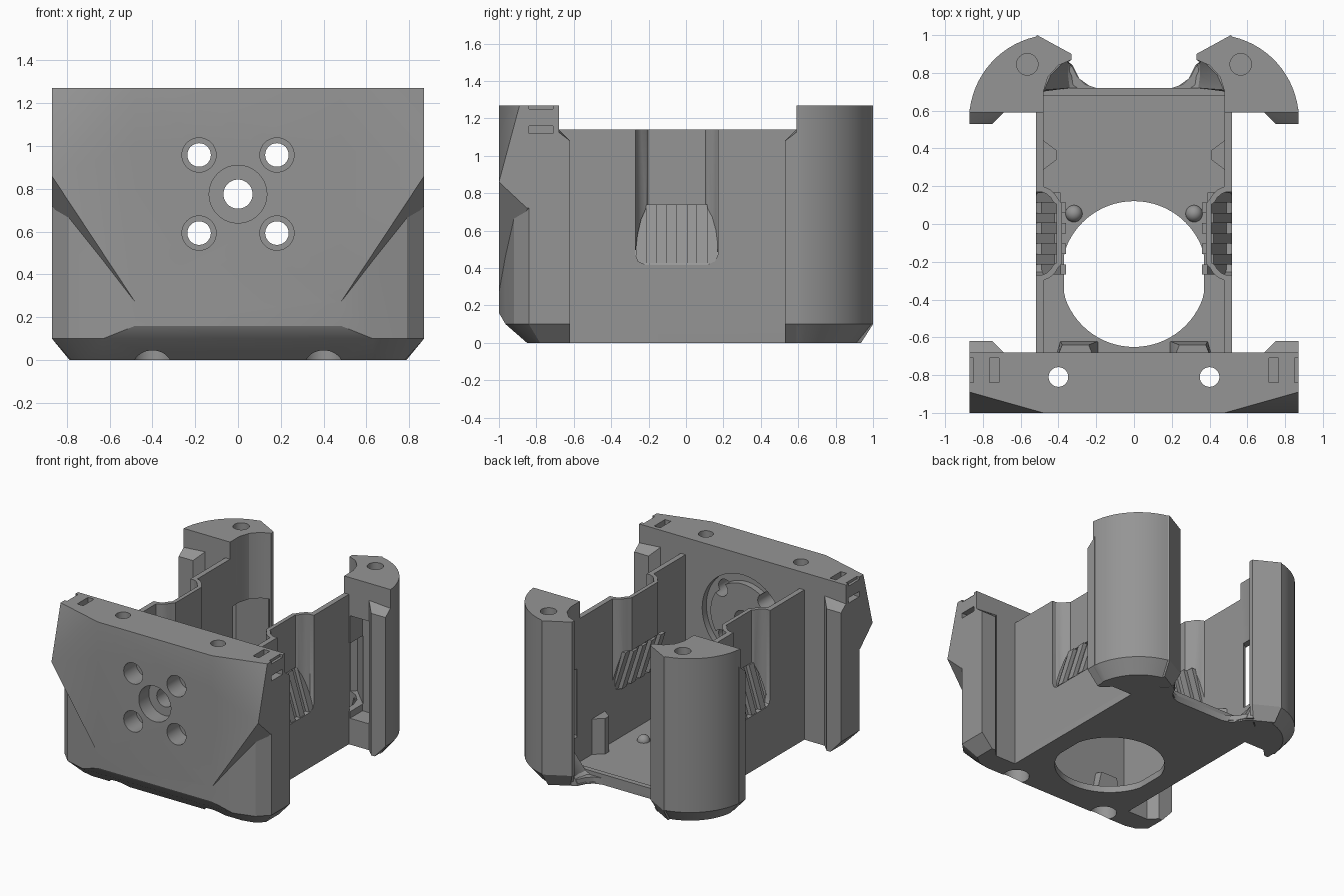
import bpy, bmesh, math
from mathutils import Matrix, Vector

if "Cube" in bpy.data.objects:
    bpy.data.objects.remove(bpy.data.objects["Cube"])

grey = bpy.data.materials.new("plain_grey")
grey.diffuse_color = (0.3, 0.3, 0.3, 1)
grey.use_nodes = True
grey.node_tree.nodes["Principled BSDF"].inputs["Base Color"].default_value = grey.diffuse_color


def finish(name, bm):
    bmesh.ops.recalc_face_normals(bm, faces=bm.faces)
    me = bpy.data.meshes.new(name)
    bm.to_mesh(me)
    bm.free()
    me.materials.append(grey)
    ob = bpy.data.objects.new(name, me)
    bpy.context.collection.objects.link(ob)
    return ob


def hull(name, pts):
    bm = bmesh.new()
    vs = [bm.verts.new(p) for p in pts]
    r = bmesh.ops.convex_hull(bm, input=vs)
    bmesh.ops.delete(bm, geom=[v for v in bm.verts if not v.link_faces], context='VERTS')
    bmesh.ops.dissolve_limit(bm, angle_limit=0.002, verts=bm.verts, edges=bm.edges)
    return finish(name, bm)


def box(name, x0, x1, y0, y1, z0, z1):
    return hull(name, [(x, y, z) for x in (x0, x1) for y in (y0, y1) for z in (z0, z1)])


def loft(name, rings):
    """Closed solid through rings with equal point counts."""
    bm = bmesh.new()
    vr = [[bm.verts.new(p) for p in r] for r in rings]
    n = len(vr[0])
    for a, b in zip(vr, vr[1:]):
        for i in range(n):
            bm.faces.new((a[i], a[(i + 1) % n], b[(i + 1) % n], b[i]))
    bm.faces.new(vr[0][::-1])
    bm.faces.new(vr[-1])
    return finish(name, bm)


def prism(name, outline, z0, z1):
    return loft(name, [[(x, y, z) for x, y in outline] for z in (z0, z1)])


def cyl(name, c, r, depth, axis='Z', seg=40):
    bm = bmesh.new()
    rot = Matrix.Rotation(math.pi / 2, 4, 'X') if axis == 'Y' else Matrix()
    bmesh.ops.create_cone(bm, cap_ends=True, segments=seg, radius1=r, radius2=r,
                          depth=depth, matrix=Matrix.Translation(c) @ rot)
    return finish(name, bm)


def bake(ob):
    dg = bpy.context.evaluated_depsgraph_get()
    me = bpy.data.meshes.new_from_object(ob.evaluated_get(dg))
    ob.modifiers.clear()
    ob.data = me


def boolean(ob, tools, op='DIFFERENCE'):
    for t in tools:
        m = ob.modifiers.new("bool", 'BOOLEAN')
        m.operation, m.object, m.solver = op, t, 'EXACT'
        bake(ob)
        bpy.data.objects.remove(t)


def mirror(ob):
    m = ob.modifiers.new("mirror", 'MIRROR')
    m.use_mirror_merge = False
    bake(ob)
    return ob


def both(pts):
    return [(s * p[0],) + tuple(p[1:]) for p in pts for s in (1, -1)]


# front block: chamfered lower body plus flared, faceted upper body
side = [(.48, -1), (.63, -.965), (.79, -.92), (.87, -.84), (.87, -.68)]
low = [(x, y, .16 if x < .5 else .1) for x, y in side] + [(x, y, 1.0) for x, y in side]
low += [(.48, -.85, 0), (.63, -.85, 0), (.72, -.83, 0), (.78, -.78, 0), (.78, -.68, 0)]
front = hull("front_block", both(low))
flare = hull("flare", both([
    (.48, -1, 1.27), (.75, -.89, 1.27), (.87, -.89, 1.27), (.87, -.89, 1.15),
    (.87, -1, .86), (.48, -1, .27), (.87, -.85, .72), (.87, -.68, 1.27),
    (.87, -.68, .72), (.48, -.68, .27)]))
boolean(front, [flare], 'UNION')
# ring groove on the back of the front block
boolean(front, [cyl("c", (0, -.68, .775), .34, .1, 'Y', 64)])
boolean(front, [cyl("c", (0, -.71, .775), .27, .06, 'Y', 64)], 'UNION')
# mounting holes with counterbores
holes = [cyl("c", (0, -.8, .775), .068, 1, 'Y'), cyl("c", (0, -1, .775), .135, .24, 'Y')]
for sx in (-1, 1):
    for z in (.593, .958):
        holes += [cyl("c", (sx * .182, -.8, z), .055, 1, 'Y'),
                  cyl("c", (sx * .182, -1, z), .08, .3, 'Y')]
    holes += [cyl("c", (sx * .4, -.81, .6), .052, 2), cyl("c", (sx * .4, -.81, 0), .092, .3)]
    # strap slots in the upper corners
    for a, b, z0, z1 in ((.715, .765, 1.12, 1.3), (.74, .9, 1.12, 1.16), (.85, .9, 1.25, 1.3)):
        xs = sorted((sx * a, sx * b))
        holes.append(box("c", xs[0], xs[1], -.84, -.71, z0, z1))
boolean(front, holes)


# flanges along the outer edges of the front block and rear posts
def flange(name, y_in, y_out):
    d = (y_out - y_in) * .3
    prof = [(.87, y_in - d), (.87, y_out), (.75, y_out), (.69, y_in), (.69, y_in - d)]
    pts = [(x, y, .1) for x, y in prof] + [(min(x, .78), y, 0) for x, y in prof]
    pts += [(x, y, 1.08 if y == y_out else 1.14) for x, y in prof]
    mirror(hull(name, pts))


flange("front_flange", -.68, -.62)
flange("rear_flange", .59, .53)

# rear posts: round outside, scooped inner corner
arc = [math.radians(a) for a in range(7, 78, 5)]


def post_ring(r, z, inset):
    k = .04 * inset
    pts = [(.87 - 2.2 * k, .59)]
    pts += [(.42 + r * math.cos(a), .55 + r * math.sin(a)) for a in arc]
    pts += [(.513 - k * .2, 1 - 1.6 * k), (.33 + k, .9 - k), (.33 + k * .7, .87 - k * .5),
            (.40, .84), (.455, .78), (.48, .70), (.48, .59)]
    return [(x, y, z) for x, y in pts]


post = loft("rear_post", [post_ring(.37, 0, 1), post_ring(.453, .1, 0), post_ring(.453, 1.27, 0)])
window = box("c", -.28, .28, -.06, .06, .25, .77)
window.data.transform(Matrix.Translation((.53, .66, 0)) @ Matrix.Rotation(-math.pi / 4, 4, 'Z'))
boolean(post, [cyl("c", (.565, .845, 1.2), .057, .36),
               box("c", .53, .80, .5, .74, .2, .98), window])
mirror(post)

# curved foot between each post and the floor
foot = [(.49, .70), (.49, .85), (.36, .87)]
mirror(loft("post_foot", [
    [(x, y, .01) for x, y in foot + [(.325, .84), (.29, .77), (.22, .72)]],
    [(x, y, .07) for x, y in foot + [(.345, .85), (.35, .79), (.34, .72)]],
    [(x, y, .22) for x, y in foot + [(.38, .85), (.44, .79), (.475, .71)]]]))

# floor with the large round opening
half = [(.52, -.7), (.52, .62), (.5, .75), (.36, .86), (.325, .83), (.30, .78), (.26, .74), (.2, .72)]
floor = prism("floor", half + [(-x, y) for x, y in half[::-1]], 0, .05)
ring = [2 * math.pi * i / 72 for i in range(72)]
boolean(floor, [prism("c", [(max(-.37, min(.37, .386 * math.cos(a))), -.265 + .386 * math.sin(a))
                            for a in ring], -.1, .2)])
box("floor_rear_lip", -.48, .48, .68, .72, .02, .08)

# side walls with the window for the recess
wall = box("side_wall", .48, .52, -.69, .6, 0, 1.14)
cut = [(-.27, 1.3), (-.27, .47), (-.255, .435), (-.22, .42),
       (.12, .42), (.155, .435), (.17, .47), (.17, 1.3)]
boolean(wall, [loft("c", [[(x, y, z) for y, z in cut] for x in (.4, .6)])])
mirror(wall)

# recessed panel: thin ribbon with rounded steps
step = [(.505, -.30), (.485, -.285), (.455, -.272), (.43, -.25), (.415, -.225), (.395, -.205)]
path = [Vector(p) for p in step + [(x, -.1 - y) for x, y in step[::-1]]]
left, right = [], []
for i, p in enumerate(path):
    t = (path[min(i + 1, len(path) - 1)] - path[max(i - 1, 0)]).normalized()
    n = Vector((t.y, -t.x)) * .015
    left.append(p + n)
    right.append(p - n)
panel = prism("recess_panel", left + right[::-1], .42, 1.14)
boolean(panel, [hull("c", [(x, y, z) for y in (-.4, .3)
                           for x, z in ((.3, .74), (.42, .74), (.3, .4), (.51, .4))])])
mirror(panel)

# sloping vent slats in two staggered layers
for i in range(8):
    y0 = -.268 + i * .0545
    o = 0 if i % 2 else -.03
    mirror(hull("vent_slat", [(x + o, y, z) for y in (y0, y0 + .0545)
                              for x, z in ((.52, .425), (.49, .425), (.42, .74), (.39, .74))]))

# small inner details: pegs, wall ribs and front ramps
bm = bmesh.new()
bmesh.ops.create_uvsphere(bm, u_segments=20, v_segments=12, radius=.045,
                          matrix=Matrix.Translation((.318, .055, .05)))
mirror(finish("floor_peg", bm))
mirror(loft("wall_rib", [[(.49, .28, z), (.41, .34, z), (.41, .39, z), (.49, .45, z)]
                         for z in (.04, .32)]))
mirror(hull("front_ramp", [(.19, -.69, .04), (.41, -.69, .04), (.19, -.62, .04), (.39, -.62, .04),
                           (.22, -.69, .2), (.40, -.69, .2), (.24, -.64, .2), (.38, -.64, .2)]))

# keep edges sharp, smooth the round surfaces
for ob in bpy.context.scene.objects:
    ob.select_set(True)
    bpy.context.view_layer.objects.active = ob
bpy.ops.object.shade_smooth_by_angle(angle=math.radians(25))
